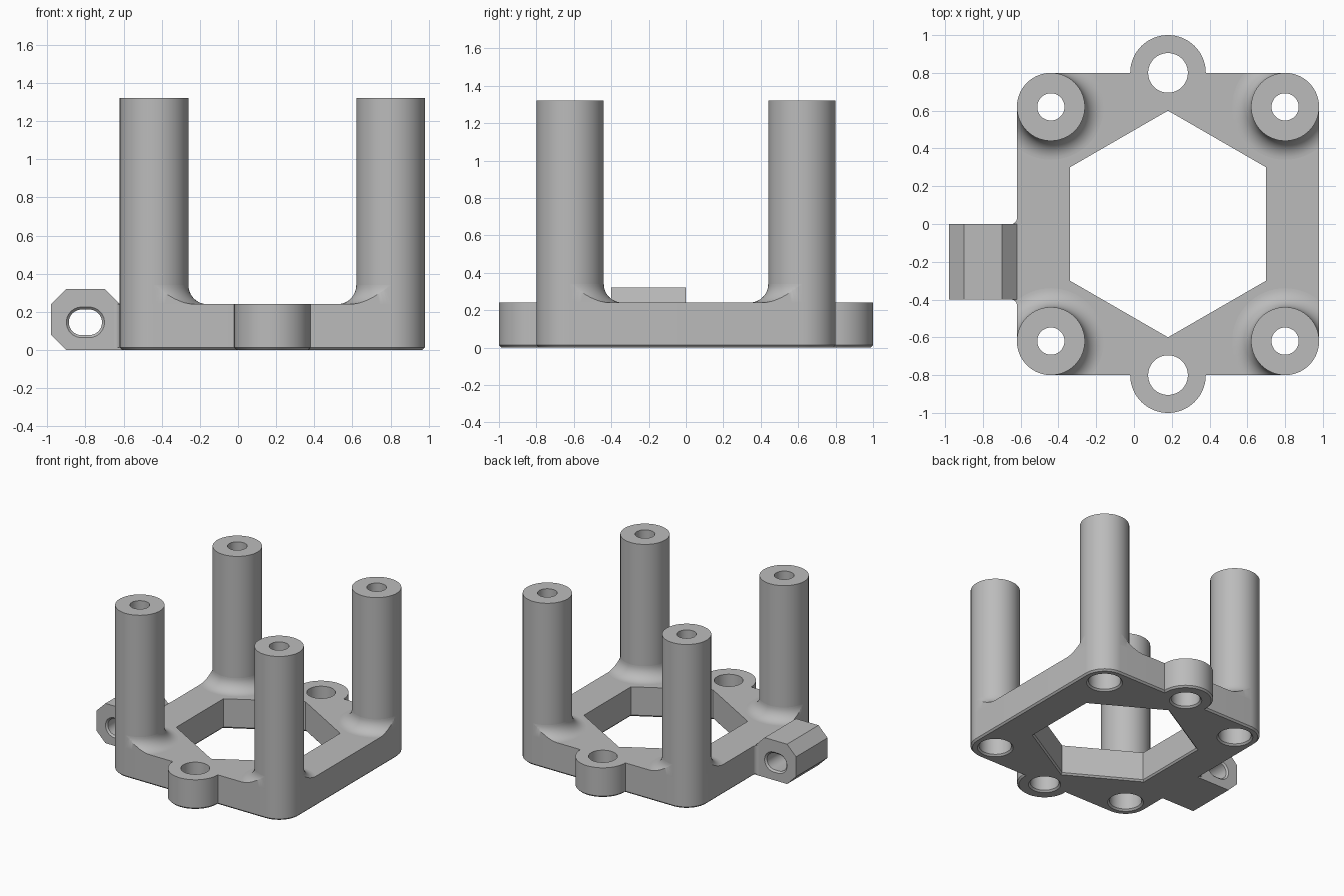
import bpy
import bmesh
from math import sin, cos, pi, asin, radians
from mathutils import Vector

cube = bpy.data.objects.get("Cube")
if cube:
    bpy.data.objects.remove(cube, do_unlink=True)

grey = bpy.data.materials.new("plain grey")
grey.use_nodes = True
grey.diffuse_color = (0.5, 0.5, 0.5, 1)
grey.node_tree.nodes["Principled BSDF"].inputs["Base Color"].default_value = (0.5, 0.5, 0.5, 1)

CX = 0.18                       # centre of the base plate
HX, HY = 0.80, 0.80             # half sizes of the plate
R = 0.18                        # post and corner radius
TOP, HEIGHT = 0.24, 1.32        # plate top and post top
EDGE = 0.013                    # small chamfer
POSTS = [(sx, sy) for sx in (-1, 1) for sy in (-1, 1)]


def arc(cx, cy, r, a, b, n):
    """Points on an arc from angle a to b, in radians."""
    return [(cx + r * cos(a + (b - a) * i / n), cy + r * sin(a + (b - a) * i / n))
            for i in range(n + 1)]


def circle(cx, cy, r, n=64):
    return arc(cx, cy, r, pi / 2, 2.5 * pi, n)[:-1]


def level(points, z):
    return [(x, y, z) for x, y in points]


def select_only(obj):
    bpy.ops.object.select_all(action='DESELECT')
    obj.select_set(True)
    bpy.context.view_layer.objects.active = obj


def loft(name, rings, cyclic=False, edit=None):
    """Skin matching closed rings; cap the ends or join last to first."""
    bm = bmesh.new()
    loops = [[bm.verts.new(p) for p in ring] for ring in rings]
    pairs = list(zip(loops, loops[1:]))
    if cyclic:
        pairs.append((loops[-1], loops[0]))
    else:
        bm.faces.new(loops[0])
        bm.faces.new(loops[-1])
    for lo, hi in pairs:
        for i in range(len(lo)):
            j = (i + 1) % len(lo)
            bm.faces.new((lo[i], lo[j], hi[j], hi[i]))
    if edit:
        edit(bm)
    bmesh.ops.recalc_face_normals(bm, faces=bm.faces[:])
    mesh = bpy.data.meshes.new(name)
    bm.to_mesh(mesh)
    bm.free()
    obj = bpy.data.objects.new(name, mesh)
    bpy.context.collection.objects.link(obj)
    mesh.materials.append(grey)
    return obj


def smooth(obj):
    select_only(obj)
    bpy.ops.object.shade_smooth_by_angle(angle=radians(30))


def cut(obj, cutter):
    select_only(obj)
    mod = obj.modifiers.new("cut", 'BOOLEAN')
    mod.operation = 'DIFFERENCE'
    mod.solver = 'EXACT'
    mod.object = cutter
    bpy.ops.object.modifier_apply(modifier=mod.name)
    bpy.data.objects.remove(cutter, do_unlink=True)


def hole(cx, cy, r, n=64):
    """Vertical cutter that widens at the plate's underside."""
    steps = ((r + 2 * EDGE, -EDGE), (r, EDGE), (r, TOP + 0.1))
    return loft("cutter", [level(circle(cx, cy, q, n), z) for q, z in steps])


# Base plate with rounded corners and two round ears
def outline(d):
    px, py, ear = HX - R, HY - R, 0.2 - d
    dip = asin(d / ear)
    pts = arc(CX + px, py, R - d, 0, pi / 2, 16)
    pts += arc(CX, HY, ear, -dip, pi + dip, 40)
    pts += arc(CX - px, py, R - d, pi / 2, pi, 16)
    return pts + [(2 * CX - x, -y) for x, y in pts]


plate = loft("base_plate", [level(outline(EDGE), 0), level(outline(0), EDGE),
                            level(outline(0), TOP)])
cut(plate, hole(CX, 0, 0.6, 6))
for side in (-1, 1):
    cut(plate, hole(CX, side * HY, 0.105))
for sx, sy in POSTS:
    cut(plate, hole(CX + sx * (HX - R), sy * (HY - R), 0.118))
smooth(plate)


# Hollow posts, wide bore below and narrow bore at the top
def trim(bm):
    """Cut the flare flush with the plate sides and close the cuts."""
    for axis in (Vector((1, 0, 0)), Vector((0, 1, 0))):
        res = bmesh.ops.bisect_plane(bm, geom=bm.verts[:] + bm.edges[:] + bm.faces[:],
                                     dist=1e-5, plane_co=axis * R, plane_no=axis,
                                     clear_outer=True)
        edges = [e for e in res["geom_cut"] if isinstance(e, bmesh.types.BMEdge)]
        bmesh.ops.triangle_fill(bm, edges=edges, use_beauty=True)


section = [(R - 0.01, TOP)] + arc(R + 0.1, TOP + 0.1, 0.1, 1.5 * pi, pi, 12)
section.append((R - 0.01, TOP + 0.1))
bore = ((R, TOP), (R, HEIGHT), (0.072, HEIGHT), (0.072, 1.0), (0.118, 1.0), (0.118, TOP))
for sx, sy in POSTS:
    name = ("left" if sx > 0 else "right") + ("_back" if sy > 0 else "_front")
    px, py = CX + sx * (HX - R), sy * (HY - R)
    smooth(loft(name + "_post", [level(circle(px, py, r), z) for r, z in bore], cyclic=True))

    # Curved flare at the foot of each post, absent at the outer corner
    turns = [pi / 2 + 1.5 * pi * i / 48 for i in range(49)]
    flare = loft(name + "_post_flare",
                 [[(r * cos(a), r * sin(a), z) for r, z in section] for a in turns], edit=trim)
    for v in flare.data.vertices:
        v.co.x = px + sx * v.co.x
        v.co.y = py + sy * v.co.y
    if sx * sy < 0:
        flare.data.flip_normals()
    smooth(flare)

# Side lug with a slot running front to back
WALL = CX - HX
lug_profile = [(WALL + 0.02, 0), (-0.90, 0), (-0.98, 0.08), (-0.98, 0.24), (-0.90, 0.32),
               (-0.70, 0.32), (WALL, TOP), (WALL + 0.02, TOP - 0.02)]
lug = loft("side_lug", [[(x, y, z) for x, z in lug_profile] for y in (-0.4, 0)])


def slot(r, y):
    pts = arc(-0.78, 0.145, r, -pi / 2, pi / 2, 20) + arc(-0.82, 0.145, r, pi / 2, 1.5 * pi, 20)
    return [(x, y, z) for x, z in pts]


r = 0.067
cut(lug, loft("cutter", [slot(r + 2 * EDGE, -0.4 - EDGE), slot(r, -0.4 + EDGE),
                         slot(r, -EDGE), slot(r + 2 * EDGE, EDGE)]))
smooth(lug)

# Small fillets where the lug meets the plate
for name, y, s in (("back", 0, 1), ("front", -0.4, -1)):
    pts = arc(WALL - 0.03, y + s * 0.03, 0.03, 0, -s * pi / 2, 8) + [(WALL, y)]
    smooth(loft("lug_fillet_" + name, [level(pts, EDGE), level(pts, TOP)]))
